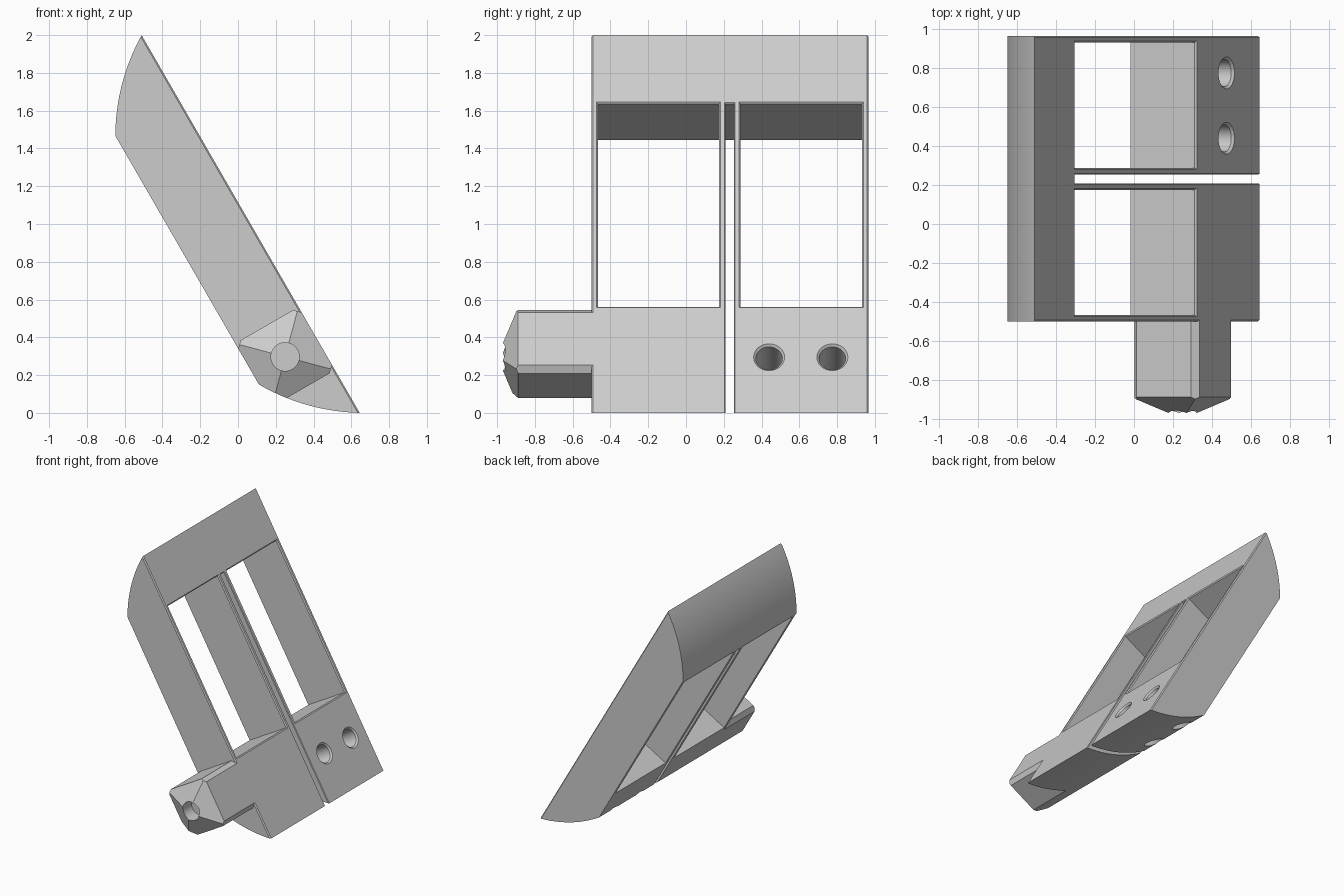
import bpy, bmesh
from math import sin, cos, tan, tau, radians
from mathutils import Matrix, Vector

if "Cube" in bpy.data.objects:
    bpy.data.objects.remove(bpy.data.objects["Cube"])

# Local frame: u runs down the slanted slab, y across it, w out of its front
TILT = Matrix.Rotation(radians(60), 4, 'Y')
FRONT, BACK = 0.558, 0.171
TOP_FRONT, LOW_FRONT = -1.987, 0.322
TOP_BACK, LOW_BACK = -1.595, -0.075

grey = bpy.data.materials.new("light_grey")
grey.use_nodes = True
grey.diffuse_color = (0.604, 0.604, 0.604, 1)
grey.node_tree.nodes["Principled BSDF"].inputs["Base Color"].default_value = grey.diffuse_color


def make_object(name, bm):
    bmesh.ops.recalc_face_normals(bm, faces=bm.faces[:])
    bm.transform(TILT)
    mesh = bpy.data.meshes.new(name)
    bm.to_mesh(mesh)
    bm.free()
    mesh.materials.append(grey)
    obj = bpy.data.objects.new(name, mesh)
    bpy.context.collection.objects.link(obj)
    return obj


def loft(rings):
    """Closed solid through rings with equal point counts."""
    bm = bmesh.new()
    loops = [[bm.verts.new(p) for p in ring] for ring in rings]
    bm.faces.new(loops[0])
    bm.faces.new(loops[-1])
    n = len(loops[0])
    for a, b in zip(loops, loops[1:]):
        for i in range(n):
            j = (i + 1) % n
            bm.faces.new((a[i], a[j], b[j], b[i]))
    return bm


def prism(profile, y0, y1):
    return loft([[(u, y, w) for u, w in profile] for y in (y0, y1)])


def arc(start, end, bulge, steps=16):
    """Circular arc bulging to the right of the chord."""
    a, b = Vector(start), Vector(end)
    chord = b - a
    side = Vector((chord.y, -chord.x)).normalized()
    half = chord.length / 2
    radius = (half * half + bulge * bulge) / (2 * bulge)
    points = []
    for i in range(steps + 1):
        t = 2 * i / steps - 1
        rise = (radius ** 2 - (t * half) ** 2) ** 0.5 - (radius - bulge)
        points.append(tuple(a + chord * (t + 1) / 2 + side * rise))
    return points


def cut(target, cutter, operation='DIFFERENCE'):
    mod = target.modifiers.new("cut", 'BOOLEAN')
    mod.operation, mod.object, mod.solver = operation, cutter, 'EXACT'
    bpy.context.view_layer.objects.active = target
    bpy.ops.object.modifier_apply(modifier=mod.name)
    bpy.data.objects.remove(cutter)


def flared_cutter(outline, flare):
    """Through cutter with a small countersink at the front face."""
    def ring(w, grow):
        return [(u + du * grow, y + dy * grow, w) for u, y, du, dy in outline]
    return make_object("cutter", loft([ring(0, 0), ring(FRONT - flare, 0),
                                       ring(FRONT, flare), ring(FRONT + 0.1, flare)]))


def rectangle(u0, u1, y0, y1):
    return [(u0, y0, -1, -1), (u1, y0, 1, -1), (u1, y1, 1, 1), (u0, y1, -1, 1)]


def circle(u, y, r, sides=32):
    ring = [(cos(tau * i / sides), sin(tau * i / sides)) for i in range(sides)]
    return [(u + r * a, y + r * b, a, b) for a, b in ring]


# Slab with curved ends and lightly bevelled front edges
low_arc = arc((LOW_BACK, BACK), (LOW_FRONT, FRONT), 0.035)
top_arc = arc((TOP_FRONT, FRONT), (TOP_BACK, BACK), 0.035)
bm = prism(low_arc + top_arc, -0.5, 0.965)
rims = [e for e in bm.edges
        if all(abs(v.co.z - FRONT) < 1e-4 for v in e.verts)
        and abs(e.verts[0].co.x - e.verts[1].co.x) > 1]
bmesh.ops.bevel(bm, geom=rims, offset=0.008, segments=1, affect='EDGES')
slab = make_object("slanted_frame", bm)

# Two windows, the slot between the halves, and two bolt holes
for y0, y1 in ((-0.467, 0.175), (0.288, 0.932)):
    cut(slab, flared_cutter(rectangle(-1.57, -0.33, y0, y1), 0.008))
cut(slab, flared_cutter(rectangle(-1.57, 0.6, 0.208, 0.254), 0.005))
for y in (0.44, 0.775):
    cut(slab, flared_cutter(circle(-0.018, y, 0.07), 0.012))

# Square peg with chamfered corners and a pyramid tip
CU, CW, HALF, CH = -0.1325, (FRONT + BACK) / 2, (FRONT - BACK) / 2, 0.033
corner = HALF - CH
octagon = [(CU + a, CW + b) for a, b in
           ((HALF, -corner), (HALF, corner), (corner, HALF), (-corner, HALF),
            (-HALF, corner), (-HALF, -corner), (-corner, -HALF), (corner, -HALF))]
bm = prism(octagon, -1.1, -0.49)
apex = Vector((CU, -1.0, CW))
slope = tan(radians(30))
for du, dw in ((1, 0), (-1, 0), (0, 1), (0, -1)):
    res = bmesh.ops.bisect_plane(bm, geom=bm.verts[:] + bm.edges[:] + bm.faces[:],
                                 dist=1e-6, plane_co=apex,
                                 plane_no=(du * slope, -1, dw * slope), clear_outer=True)
    rim = [g for g in res["geom_cut"] if isinstance(g, bmesh.types.BMEdge)]
    bmesh.ops.holes_fill(bm, edges=rim, sides=0)
peg = make_object("side_peg", bm)

# Trim the peg to the curved lower end, then sink a hole in its tip
trim = low_arc + [(LOW_FRONT, 0.9), (-1, 0.9), (-1, 0.1), (LOW_BACK - 0.005, 0.1)]
cut(peg, make_object("trim", prism(trim, -1.3, -0.3)), 'INTERSECT')
bore = [(u, w) for u, w, _, _ in circle(CU, CW, 0.075)]
cut(peg, make_object("bore", prism(bore, -1.3, -0.85)))

# Smooth the curves, keep the edges sharp
bpy.ops.object.select_all(action='DESELECT')
for obj in (slab, peg):
    obj.select_set(True)
bpy.context.view_layer.objects.active = slab
bpy.ops.object.shade_smooth_by_angle(angle=radians(25))
